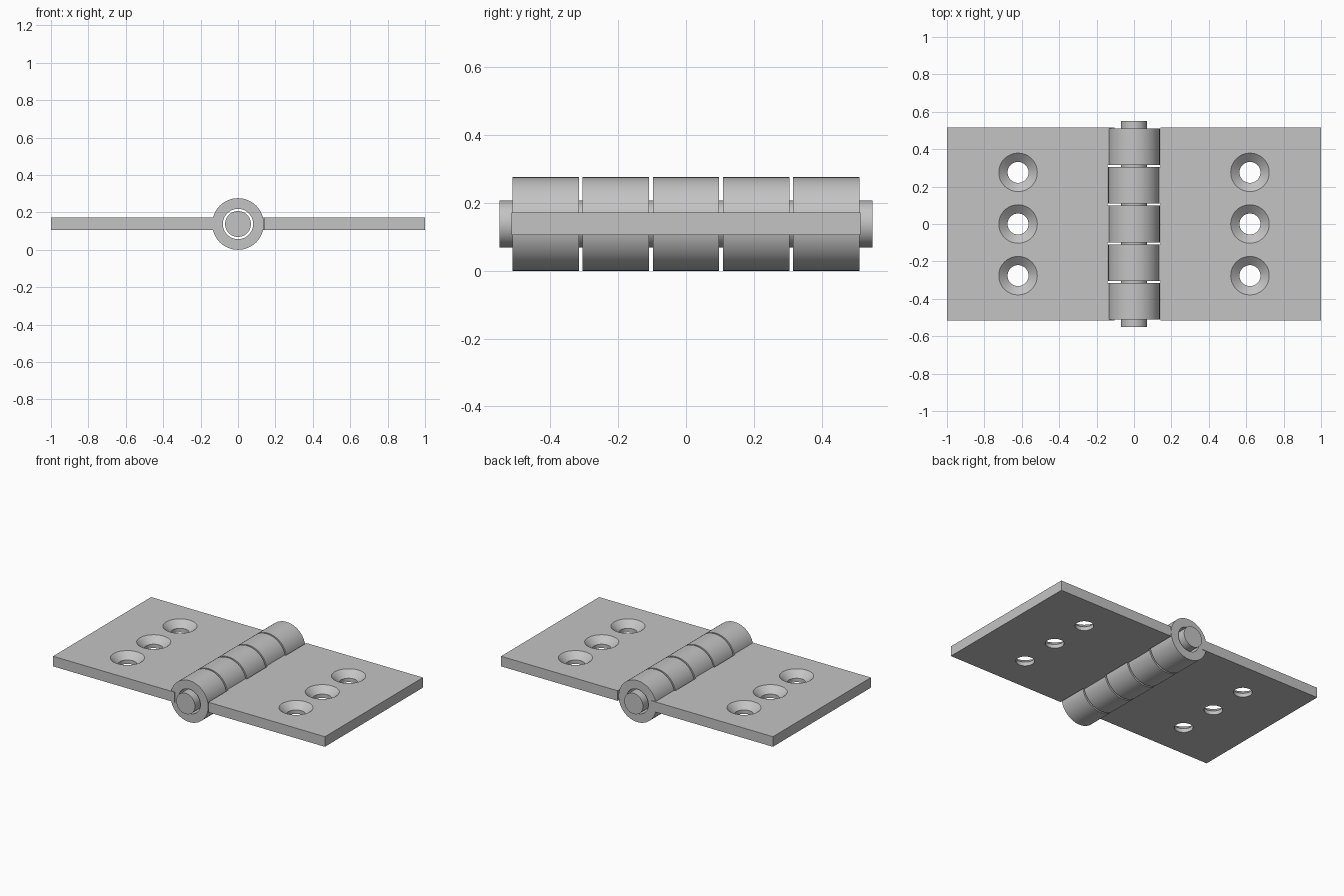
import bpy, bmesh, math
from mathutils import Vector, Matrix

cube = bpy.data.objects.get("Cube")
if cube:
    bpy.data.objects.remove(cube, do_unlink=True)

# Shared dimensions
AXIS_Z = 0.138       # height of the pin axis
BARREL_R = 0.138
BORE_R = 0.081
PIN_R = 0.069
HALF_Y = 0.515       # half width of the leaves
LOW, HIGH = 0.105, 0.172
NOTCH_X = 0.142      # leaf edge facing the other leaf's knuckles
PITCH, KNUCKLE = 0.2065, 0.196

steel = bpy.data.materials.new("steel grey")
steel.use_nodes = True
grey = (0.55, 0.55, 0.55, 1)
steel.diffuse_color = grey
steel.node_tree.nodes["Principled BSDF"].inputs["Base Color"].default_value = grey


def finish(name, bm):
    bmesh.ops.recalc_face_normals(bm, faces=bm.faces)
    mesh = bpy.data.meshes.new(name)
    bm.to_mesh(mesh)
    bm.free()
    mesh.materials.append(steel)
    obj = bpy.data.objects.new(name, mesh)
    bpy.context.collection.objects.link(obj)
    return obj


def box(name, low, high):
    low, high = Vector(low), Vector(high)
    bm = bmesh.new()
    place = Matrix.Translation((low + high) / 2) @ Matrix.Diagonal((*(high - low), 1))
    bmesh.ops.create_cube(bm, size=1, matrix=place)
    return finish(name, bm)


def lathe(name, profile, centre, along_y=False, steps=64):
    """Revolve a closed (radius, height) outline around z or y."""
    bm = bmesh.new()
    verts = [bm.verts.new((r, 0, h)) for r, h in profile]
    edges = [bm.edges.new((v, verts[i - 1])) for i, v in enumerate(verts)]
    bmesh.ops.spin(bm, geom=verts + edges, cent=(0, 0, 0), axis=(0, 0, 1),
                   angle=math.tau, steps=steps, use_merge=True)
    bmesh.ops.remove_doubles(bm, verts=bm.verts, dist=0.0001)
    loose = [e for e in bm.edges if not e.link_faces]
    bmesh.ops.delete(bm, geom=loose, context='EDGES')
    if along_y:
        bm.transform(Matrix.Rotation(math.pi / 2, 4, 'X'))
    bm.transform(Matrix.Translation(centre))
    return finish(name, bm)


def select_only(obj):
    bpy.ops.object.select_all(action='DESELECT')
    obj.select_set(True)
    bpy.context.view_layer.objects.active = obj


def combine(obj, tool, operation):
    select_only(obj)
    mod = obj.modifiers.new("combine", 'BOOLEAN')
    mod.operation, mod.solver, mod.object = operation, 'EXACT', tool
    bpy.ops.object.modifier_apply(modifier=mod.name)
    bpy.data.objects.remove(tool, do_unlink=True)


def smooth(obj):
    select_only(obj)
    bpy.ops.object.shade_smooth_by_angle(angle=math.radians(25))


def leaf(name, side, own):
    def slab(label, x0, x1, y0, y1, z0, z1):
        xs = sorted((side * x0, side * x1))
        return box(label, (xs[0], y0, z0), (xs[1], y1, z1))

    plate = slab(name, 0.105, 1, -HALF_Y, HALF_Y, LOW, HIGH)

    # Notches that clear the other leaf's knuckles
    for i in range(-2, 3):
        if i not in own:
            reach = PITCH - KNUCKLE / 2
            y0 = -1 if i == -2 else i * PITCH - reach
            y1 = 1 if i == 2 else i * PITCH + reach
            combine(plate, slab("notch", 0, NOTCH_X, y0, y1, 0, 1), 'DIFFERENCE')

    # Knuckle tubes joined to the plate
    h = KNUCKLE / 2
    ring = [(BORE_R, -h), (BARREL_R, -h), (BARREL_R, h), (BORE_R, h)]
    for i in own:
        tube = lathe("knuckle", ring, (0, i * PITCH, AXIS_Z), along_y=True)
        combine(plate, tube, 'UNION')

    # Countersunk screw holes
    sink = [(0, LOW - 0.1), (0.056, LOW - 0.1), (0.056, LOW + 0.026),
            (0.103, HIGH), (0.103, HIGH + 0.1), (0, HIGH + 0.1)]
    for y in (-0.276, 0, 0.276):
        combine(plate, lathe("screw_hole", sink, (side * 0.62, y, 0), steps=48), 'DIFFERENCE')
    smooth(plate)


leaf("right_leaf", -1, (-2, 0, 2))
leaf("left_leaf", 1, (-1, 1))

# Hinge pin through all knuckles
pin = lathe("hinge_pin", [(0, -0.55), (PIN_R, -0.55), (PIN_R, 0.55), (0, 0.55)],
            (0, 0, AXIS_Z), along_y=True)
smooth(pin)
